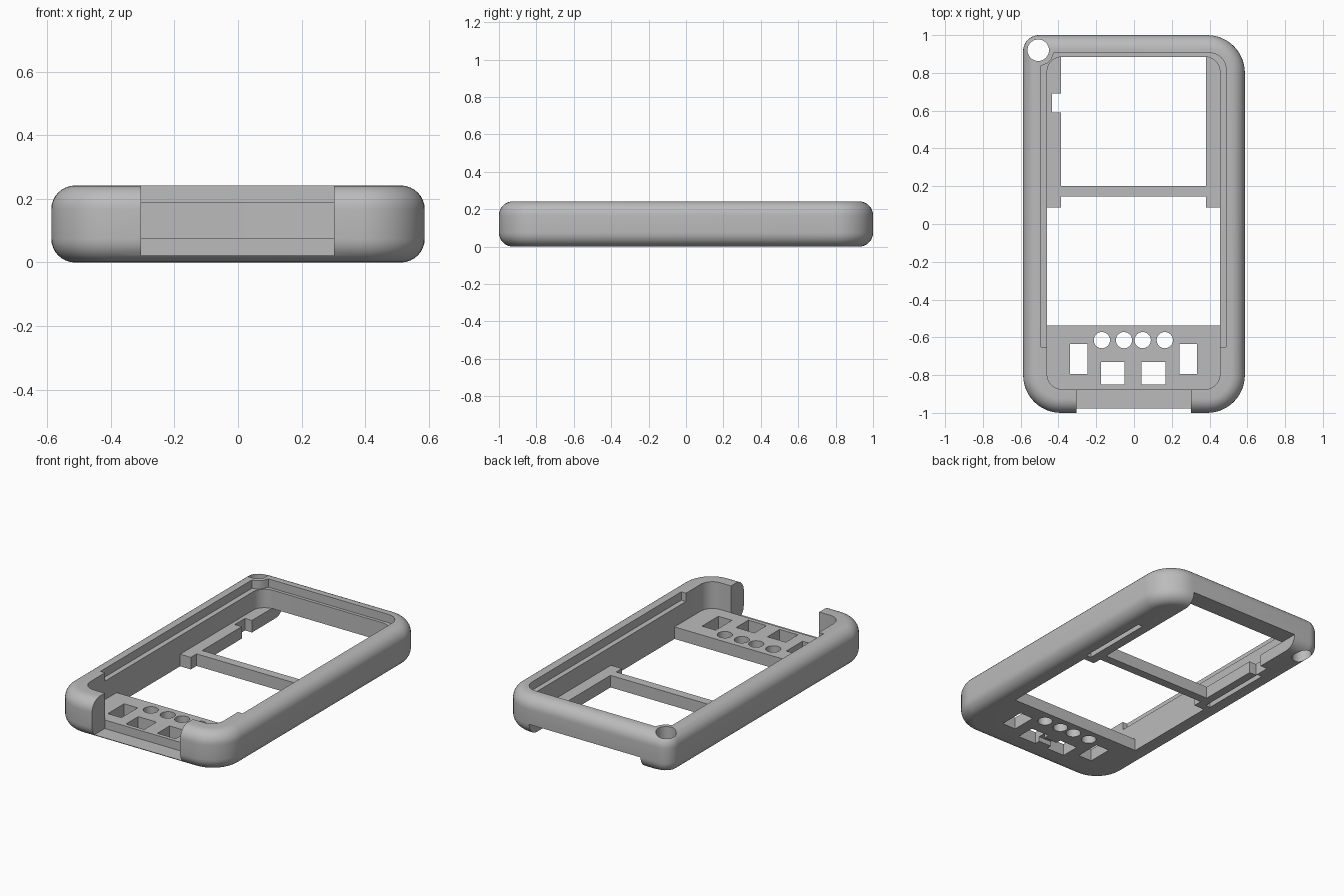
import bpy, bmesh, math

cube = bpy.data.objects.get("Cube")
if cube:
    bpy.data.objects.remove(cube, do_unlink=True)

HEIGHT, FLOOR, RIM = 0.242, 0.075, 0.19
LOW, HIGH = -0.1, 0.4
FILLET = 0.075

grey = bpy.data.materials.new("plain_grey")
grey.use_nodes = True
colour = (0.5, 0.5, 0.5, 1)
grey.diffuse_color = colour
grey.node_tree.nodes["Principled BSDF"].inputs["Base Color"].default_value = colour


def rounded(x0, x1, y0, y1, radii, steps=12):
    """Counter-clockwise outline; radii run front -x, front +x, back +x, back -x."""
    corners = [(x0, y0, 1, 1), (x1, y0, -1, 1), (x1, y1, -1, -1), (x0, y1, 1, -1)]
    points = []
    for i, ((x, y, sx, sy), r) in enumerate(zip(corners, radii)):
        for k in range(steps + 1):
            a = math.pi * (1 + i / 2) + math.pi / 2 * k / steps
            points.append((x + sx * r + r * math.cos(a), y + sy * r + r * math.sin(a)))
    return points


def loft(name, layers):
    """Solid through matching outlines, each given as (outline, z)."""
    bm = bmesh.new()
    rings = [[bm.verts.new((x, y, z)) for x, y in pts] for pts, z in layers]
    bm.faces.new(rings[0][::-1])
    bm.faces.new(rings[-1])
    for low, high in zip(rings, rings[1:]):
        for i in range(len(low)):
            j = (i + 1) % len(low)
            bm.faces.new((low[i], low[j], high[j], high[i]))
    mesh = bpy.data.meshes.new(name)
    bm.to_mesh(mesh)
    bm.free()
    obj = bpy.data.objects.new(name, mesh)
    bpy.context.collection.objects.link(obj)
    mesh.materials.append(grey)
    return obj


def cut(pts, z0=LOW, z1=HIGH):
    """Subtract an extruded outline from the case."""
    tool = loft("cutter", [(pts, z0), (pts, z1)])
    tool.hide_render = True
    mod = case.modifiers.new("cut", "BOOLEAN")
    mod.operation, mod.solver, mod.object = "DIFFERENCE", "EXACT", tool
    bpy.ops.object.modifier_apply(modifier=mod.name)
    bpy.data.objects.remove(tool, do_unlink=True)


def box(x0, x1, y0, y1):
    return [(x0, y0), (x1, y0), (x1, y1), (x0, y1)]


def circle(x, y, r, n=32):
    return [(x + r * math.cos(math.tau * k / n), y + r * math.sin(math.tau * k / n)) for k in range(n)]


# Outer case with filleted top and bottom edges
layers = []
for top in (False, True):
    for k in range(9):
        a = math.pi / 2 * (k / 8 if not top else 1 - k / 8)
        inset = FILLET * (1 - math.sin(a))
        rise = FILLET * (1 - math.cos(a))
        radii = [r - inset for r in (0.2, 0.2, 0.2, 0.085)]
        ring = rounded(-0.587 + inset, 0.587 - inset, -1 + inset, 1 - inset, radii)
        layers.append((ring, HEIGHT - rise if top else rise))
case = loft("handheld_case_frame", layers)
bpy.context.view_layer.objects.active = case
case.select_set(True)

# Main cavity above the floor
cut(rounded(-0.46, 0.455, -0.875, 0.885, [0.08] * 4), FLOOR)

# Lid rebate, curving round the lanyard hole
rebate = rounded(-0.492, 0.487, -0.65, 0.905, [0.001, 0.001, 0.085, 0.001])[:-13]
rebate += [(-0.425, 0.905), (-0.437, 0.872), (-0.46, 0.85), (-0.492, 0.838)]
cut(rebate, RIM)

# Front opening above a thin sill
cut(box(-0.305, 0.302, -1.1, -0.875), 0.022)

# Lower window, stepped in at the ledges
cut([(-0.46, -0.537), (0.455, -0.537), (0.455, 0.088), (0.38, 0.088),
     (0.38, 0.145), (-0.387, 0.145), (-0.387, 0.088), (-0.46, 0.088)], LOW, FLOOR + 0.02)

# Upper window, running out under the back wall
cut(box(-0.387, 0.38, 0.2, 1.2), LOW, FLOOR)

# Ledge notch and lanyard hole
cut(box(-0.435, -0.37, 0.59, 0.69), LOW, FLOOR + 0.02)
cut(circle(-0.507, 0.92, 0.057))

# Button panel openings
for x in (-0.17, -0.053, 0.046, 0.163):
    cut(circle(x, -0.615, 0.043), LOW, FLOOR + 0.02)
for x in (-0.293, 0.287):
    cut(box(x - 0.047, x + 0.047, -0.795, -0.635), LOW, FLOOR + 0.02)
for x in (-0.113, 0.103):
    cut(box(x - 0.063, x + 0.063, -0.85, -0.73), LOW, FLOOR + 0.02)

# Underside channel between the square openings, and side grooves
cut(box(-0.08, 0.07, -0.815, -0.765), LOW, 0.03)
for side in (-1, 1):
    cut(box(side * 0.455 - 0.016, side * 0.455 + 0.016, 0.13, 0.6), LOW, 0.03)

bpy.ops.object.shade_smooth_by_angle(angle=math.radians(30))
